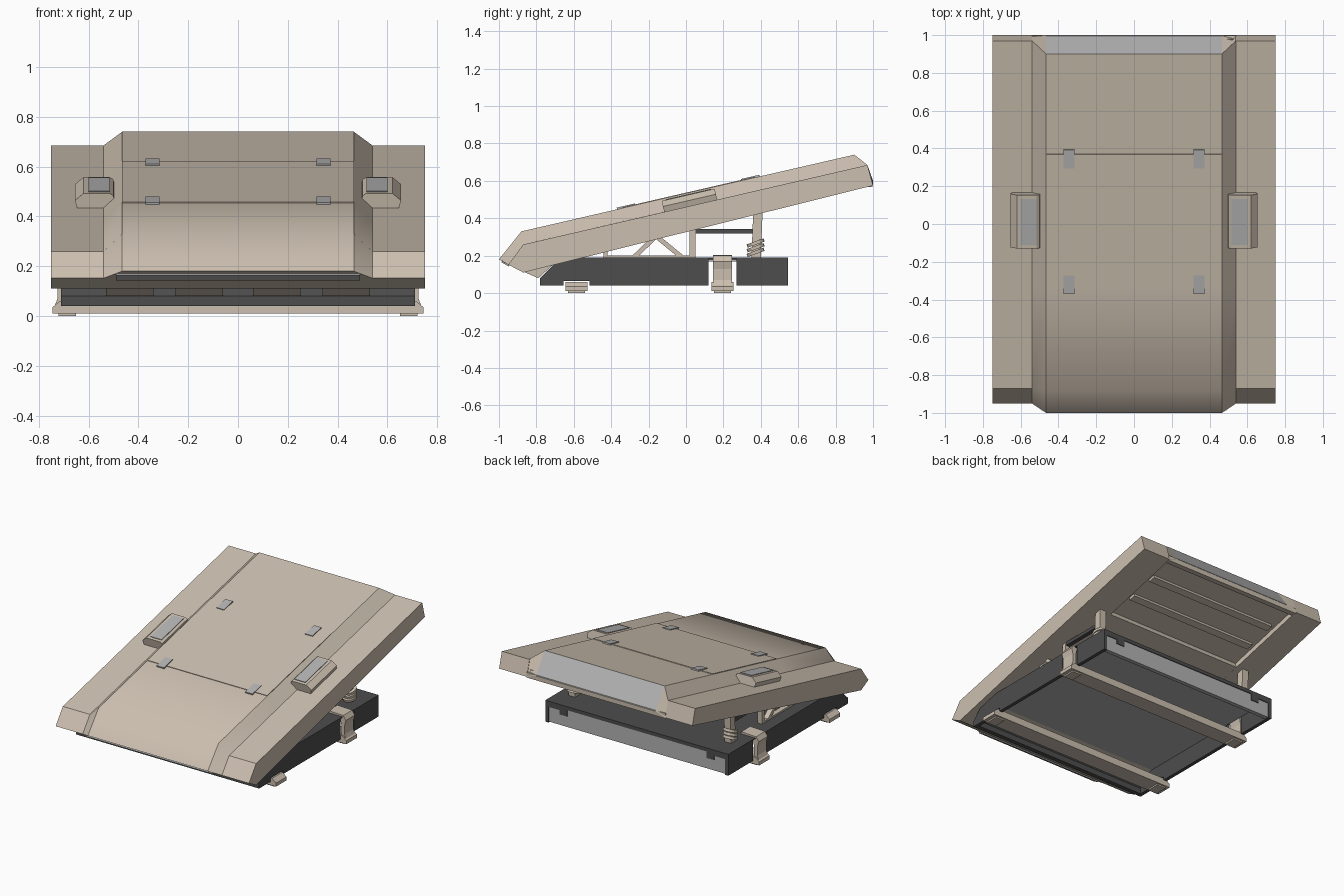
import bpy, bmesh, math
from mathutils import Matrix, Vector

if "Cube" in bpy.data.objects:
    bpy.data.objects.remove(bpy.data.objects["Cube"])


def material(name, rgb):
    m = bpy.data.materials.new(name)
    m.diffuse_color = (*rgb, 1)
    m.use_nodes = True
    m.node_tree.nodes["Principled BSDF"].inputs["Base Color"].default_value = m.diffuse_color
    return m


TAN = material("tan_paint", (0.60, 0.52, 0.43))
DARK = material("dark_metal", (0.075, 0.075, 0.075))
STEEL = material("grey_steel", (0.45, 0.45, 0.45))
SLOPE = 0.2305
TILT = math.atan(SLOPE)


def deck_z(y):
    return 0.533 + SLOPE * y


def rail_z(y):
    return 0.461 + SLOPE * y


def under_z(y):
    return 0.327 + 0.2487 * y


def finish(name, bm, mat, mirror=False):
    me = bpy.data.meshes.new(name)
    bm.to_mesh(me)
    bm.free()
    ob = bpy.data.objects.new(name, me)
    bpy.context.collection.objects.link(ob)
    me.materials.append(mat)
    if mirror:
        ob.modifiers.new("mirror", "MIRROR")
    return ob


def prism(name, pts, axis, a, b, mat, mirror=False, xf=None):
    """Extrude a profile: (y, z) points along x, or (x, z) points along y."""
    bm = bmesh.new()
    place = (lambda p: (a, *p)) if axis == "x" else (lambda p: (p[0], a, p[1]))
    face = bm.faces.new([bm.verts.new(place(p)) for p in pts])
    out = bmesh.ops.extrude_face_region(bm, geom=[face])
    vec = (b - a, 0, 0) if axis == "x" else (0, b - a, 0)
    bmesh.ops.translate(bm, verts=[v for v in out["geom"] if isinstance(v, bmesh.types.BMVert)], vec=vec)
    bmesh.ops.recalc_face_normals(bm, faces=bm.faces)
    if xf:
        bm.transform(xf)
    return finish(name, bm, mat, mirror)


def box(name, x, y, z, mat, mirror=False, xf=None):
    pts = [(y[0], z[0]), (y[1], z[0]), (y[1], z[1]), (y[0], z[1])]
    return prism(name, pts, "x", x[0], x[1], mat, mirror, xf)


def bar(name, p, q, w, x, mat, mirror=True):
    """Straight strut between two (y, z) points."""
    p, q = Vector(p), Vector(q)
    d = (q - p).normalized() * w / 2
    n = Vector((-d.y, d.x))
    return prism(name, [p + n, q + n, q - n, p - n], "x", x[0], x[1], mat, mirror)


def tilted(y, z):
    return Matrix.Translation((0, y, z)) @ Matrix.Rotation(TILT, 4, "X")


# Deck skin: rows of (half width, y, z) for the top corner and the outer edge
rows = [((0.48, -0.87, 0.11), (0.54, -0.87, 0.11)),
        ((0.465, -1.0, 0.18), (0.54, -0.95, 0.152)),
        ((0.465, -0.88, 0.33), (0.54, -0.87, 0.26))]
rows += [((0.465, y, deck_z(y)), (0.54, y, rail_z(y))) for y in (-0.34, 0.37)]
rows += [((0.465, 0.9, 0.74), (0.54, 0.97, 0.685)),
         ((0.465, 1.0, 0.6), (0.54, 1.0, 0.575))]
bm = bmesh.new()
grid = []
for (tx, ty, tz), (ex, ey, ez) in rows:
    grid.append([bm.verts.new(v) for v in
                 ((-ex, ey, ez), (-tx, ty, tz), (tx, ty, tz), (ex, ey, ez))])
for r in range(len(grid) - 1):
    for c in range(3):
        f = bm.faces.new((grid[r][c], grid[r][c + 1], grid[r + 1][c + 1], grid[r + 1][c]))
        f.material_index = int(c == 1 and r == len(grid) - 2)
        f.smooth = True
# the front nose rolls smoothly into the first panel, every other edge is crisp
nose = {frozenset((grid[2][c], grid[2][c + 1])) for c in range(3)}
for e in bm.edges:
    e.smooth = frozenset(e.verts) in nose
deck = finish("deck_skin", bm, TAN)
deck.data.materials.append(STEEL)

# Middle deck panel, rear lip and front intake slot
box("middle_panel", (-0.465, 0.465), (-0.364, 0.364), (-0.005, 0.004), TAN, xf=tilted(0.015, deck_z(0.015)))
box("deck_rear_lip", (-0.54, 0.54), (0.96, 0.998), (0.568, 0.605), TAN)
bar("front_slot", (-0.985, 0.169), (-0.945, 0.147), 0.01, (-0.49, 0.49), STEEL, False)

# Side rails
prism("side_rail", [(-0.87, 0.26), (-0.95, 0.152), (-0.87, 0.11), (1.0, 0.575), (0.97, 0.685)],
      "x", 0.535, 0.75, TAN, True)

# Deck underside: flush in front, with a shallow recessed rear bay crossed by two ribs
under = [(y, under_z(y) + dz) for y, dz in
         ((-0.87, 0), (0.40, 0), (0.39, 0.035), (0.98, 0.035), (0.98, 0.05), (0.375, 0.05), (-0.87, 0.03))]
prism("deck_underside", under, "x", -0.537, 0.537, TAN)
for y in (0.58, 0.78):
    box("underside_rib", (-0.5, 0.5), (-0.025, 0.025), (0.015, 0.04), TAN, xf=tilted(y, under_z(y)))

# Hinge tabs across the panel seams
for y in (-0.32, 0.345):
    box("hinge_tab", (0.315, 0.372), (-0.05, 0.05), (-0.01, 0.009), STEEL, True, tilted(y, deck_z(y)))

# Side housings with grey lids
h = tilted(0.025, rail_z(0.025))
prism("side_housing", [(0.49, -0.02), (0.50, 0.05), (0.515, 0.06), (0.62, 0.06), (0.655, 0.03), (0.64, -0.02)],
      "y", -0.145, 0.145, TAN, True, h)
box("housing_lid", (0.515, 0.60), (-0.125, 0.125), (0.05, 0.064), STEEL, True, h)

# Base: notched side walls, top skin, rear panel and its stepped frame
wall = [(-0.78, 0.04), (-0.78, 0.08), (-0.67, 0.19), (0.545, 0.19), (0.545, 0.04), (0.27, 0.04),
        (0.27, 0.185), (0.12, 0.185), (0.12, 0.04), (-0.515, 0.04), (-0.515, 0.065), (-0.655, 0.065), (-0.655, 0.04)]
prism("base_side_wall", wall, "x", 0.685, 0.71, DARK, True)
prism("base_top", [(-0.78, 0.04), (-0.78, 0.08), (-0.67, 0.19), (0.53, 0.19), (0.53, 0.178),
                   (-0.66, 0.178), (-0.75, 0.08), (-0.75, 0.04)], "x", -0.685, 0.685, DARK)
box("base_rear_panel", (-0.685, 0.685), (0.51, 0.54), (0.045, 0.178), STEEL)
prism("base_rear_frame", [(0.685, 0.19), (0, 0.19), (0, 0.165), (0.54, 0.165), (0.54, 0.12), (0.60, 0.12),
                          (0.60, 0.15), (0.685, 0.15)], "y", 0.525, 0.545, DARK, True)
box("base_under_panel", (-0.685, 0.685), (-0.665, 0.51), (0.168, 0.179), STEEL)

# Hinge lugs joining the base to the deck front
for x in ((0.06, 0.25), (0.34, 0.53)):
    prism("front_hinge_lug", [(-0.87, 0.115), (-0.79, 0.08), (-0.67, 0.19), (-0.74, 0.17)],
          "x", x[0], x[1], TAN, True)

# Cross beams with feet
for y in (-0.585, 0.195):
    prism("cross_beam", [(-0.745, 0.01), (0.745, 0.01), (0.745, 0.035), (0.715, 0.06), (-0.715, 0.06), (-0.745, 0.035)],
          "y", y - 0.058, y + 0.058, TAN)
    box("foot", (0.65, 0.72), (y - 0.045, y + 0.045), (0, 0.012), TAN, True)

# Brackets curling up from the rear beam over the base edge
prism("rear_bracket", [(0.70, 0.03), (0.74, 0.03), (0.725, 0.07), (0.725, 0.13), (0.735, 0.17), (0.715, 0.2),
                       (0.60, 0.205), (0.60, 0.18), (0.69, 0.175), (0.70, 0.13)],
      "y", 0.145, 0.245, TAN, True)

# Truss supports between base and rails
for p, q, w in (((-0.43, 0.19), (-0.43, 0.235), 0.022), ((-0.28, 0.19), (-0.16, 0.305), 0.025),
                ((-0.02, 0.19), (-0.16, 0.305), 0.025), ((0.035, 0.19), (0.035, 0.36), 0.03),
                ((-0.44, 0.195), (0.05, 0.195), 0.014)):
    bar("truss_strut", p, q, w, (0.59, 0.625), TAN)
bar("truss_tie", (0.05, 0.33), (0.37, 0.33), 0.025, (0.59, 0.62), DARK)
bar("lift_post", (0.375, 0.19), (0.385, 0.45), 0.05, (0.58, 0.63), TAN)

# Coil around each lift post
for i in range(3):
    bm = bmesh.new()
    bmesh.ops.create_cone(bm, cap_ends=True, segments=12, radius1=0.048, radius2=0.048, depth=0.018)
    bm.transform(Matrix.Translation((0.605, 0.372, 0.218 + i * 0.025)) @ Matrix.Rotation(0.35, 4, "X"))
    finish("lift_coil", bm, TAN, True)
